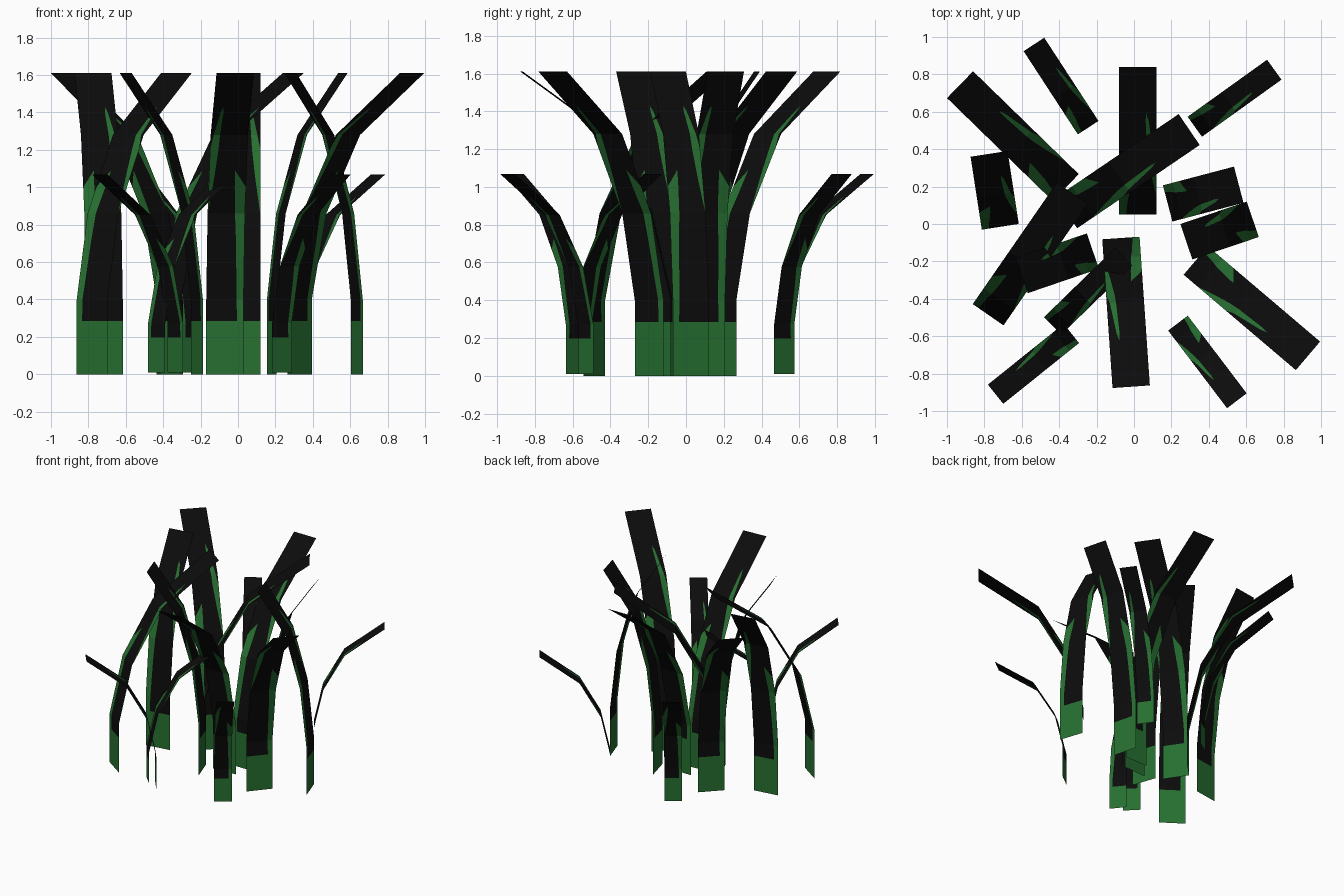
import bpy, bmesh
from mathutils import Vector

if "Cube" in bpy.data.objects:
    bpy.data.objects.remove(bpy.data.objects["Cube"])


def material(name, rgb):
    m = bpy.data.materials.new(name)
    m.diffuse_color = (*rgb, 1)
    m.use_nodes = True
    m.node_tree.nodes["Principled BSDF"].inputs["Base Color"].default_value = m.diffuse_color
    return m


GREEN = material("leaf_green", (0.02, 0.16, 0.031))
BLACK = material("leaf_black", (0.0035, 0.0035, 0.0035))

# bend of a full-size blade: height, fraction of its outward reach
BEND = [(0, 0), (0.4, 0), (0.86, 0.13), (1.28, 0.43), (1.61, 1)]

# green bands across the blade: height -> distance in from the edge (outer, inner)
LEFT = [(0, 0, 0.035), (0.285, 0, 0.035), (0.7, 0, 0.045), (1.0, 0, 0.06),
        (1.08, 0.055, 0.062), (1.09, 0.06, 0.06), (1.61, 0.06, 0.06)]
RIGHT = [(0, 0, 0), (0.85, 0, 0), (1.05, 0, 0.028), (1.2, 0, 0.045),
         (1.4, 0.042, 0.058), (1.43, 0.055, 0.055), (1.61, 0.055, 0.055)]


def sample(table, z):
    for a, b in zip(table, table[1:]):
        if z <= b[0]:
            t = (z - a[0]) / (b[0] - a[0])
            return [p + (q - p) * t for p, q in zip(a[1:], b[1:])]
    return list(table[-1][1:])


LEVELS = sorted({row[0] for t in (BEND, LEFT, RIGHT) for row in t})


def blade(name, base, tip, size=1.0, z0=0.0):
    base, tip = Vector((*base, 0)), Vector((*tip, 0))
    reach = tip - base
    side = Vector((-reach.y, reach.x, 0)).normalized()
    bm = bmesh.new()
    rows = []
    for z in LEVELS:
        lo, li = sample(LEFT, z)
        ro, ri = sample(RIGHT, z)
        centre = base + reach * sample(BEND, z)[0] + Vector((0, 0, z0 + z * size))
        across = [0.1, 0.1 - lo, 0.1 - li, -0.1 + ri, -0.1 + ro, -0.1]
        rows.append((z, [bm.verts.new(centre + side * u * size) for u in across]))
    for (za, a), (zb, b) in zip(rows, rows[1:]):
        for i in range(5):
            f = bm.faces.new((a[i], a[i + 1], b[i + 1], b[i]))
            f.material_index = 0 if zb < 0.29 or i in (1, 3) else 1
    # collapse empty bands
    bmesh.ops.remove_doubles(bm, verts=bm.verts, dist=0.0004)
    me = bpy.data.meshes.new(name)
    bm.to_mesh(me)
    bm.free()
    me.materials.append(GREEN)
    me.materials.append(BLACK)
    bpy.context.collection.objects.link(bpy.data.objects.new(name, me))


# tall blades with a long outward reach
TALL = [((-0.365, 0.195), (-0.93, 0.745)), ((0.02, 0.05), (0.02, 0.84)),
        ((-0.07, -0.075), (-0.015, -0.87)), ((-0.36, 0.06), (0.295, 0.505)),
        ((-0.78, -0.485), (-0.33, 0.165)), ((0.33, -0.195), (0.93, -0.705))]
# tall blades standing steeper
STEEP = [((0.635, 0.025), (0.28, -0.095)), ((0.18, 0.11), (0.56, 0.21)),
         ((-0.715, -0.015), (-0.775, 0.375)), ((-0.22, -0.145), (-0.6, -0.275))]
# short outer blades
SHORT = [((-0.245, 0.515), (-0.535, 0.96)), ((0.325, 0.52), (0.75, 0.825)),
         ((-0.335, -0.585), (-0.74, -0.91)), ((0.235, -0.53), (0.55, -0.945)),
         ((-0.435, -0.545), (-0.055, -0.175))]

for i, (b, t) in enumerate(TALL):
    blade(f"tall_blade_{i}", b, t)
for i, (b, t) in enumerate(STEEP):
    blade(f"steep_blade_{i}", b, t)
for i, (b, t) in enumerate(SHORT):
    blade(f"short_blade_{i}", b, t, 0.658, 0.01)
